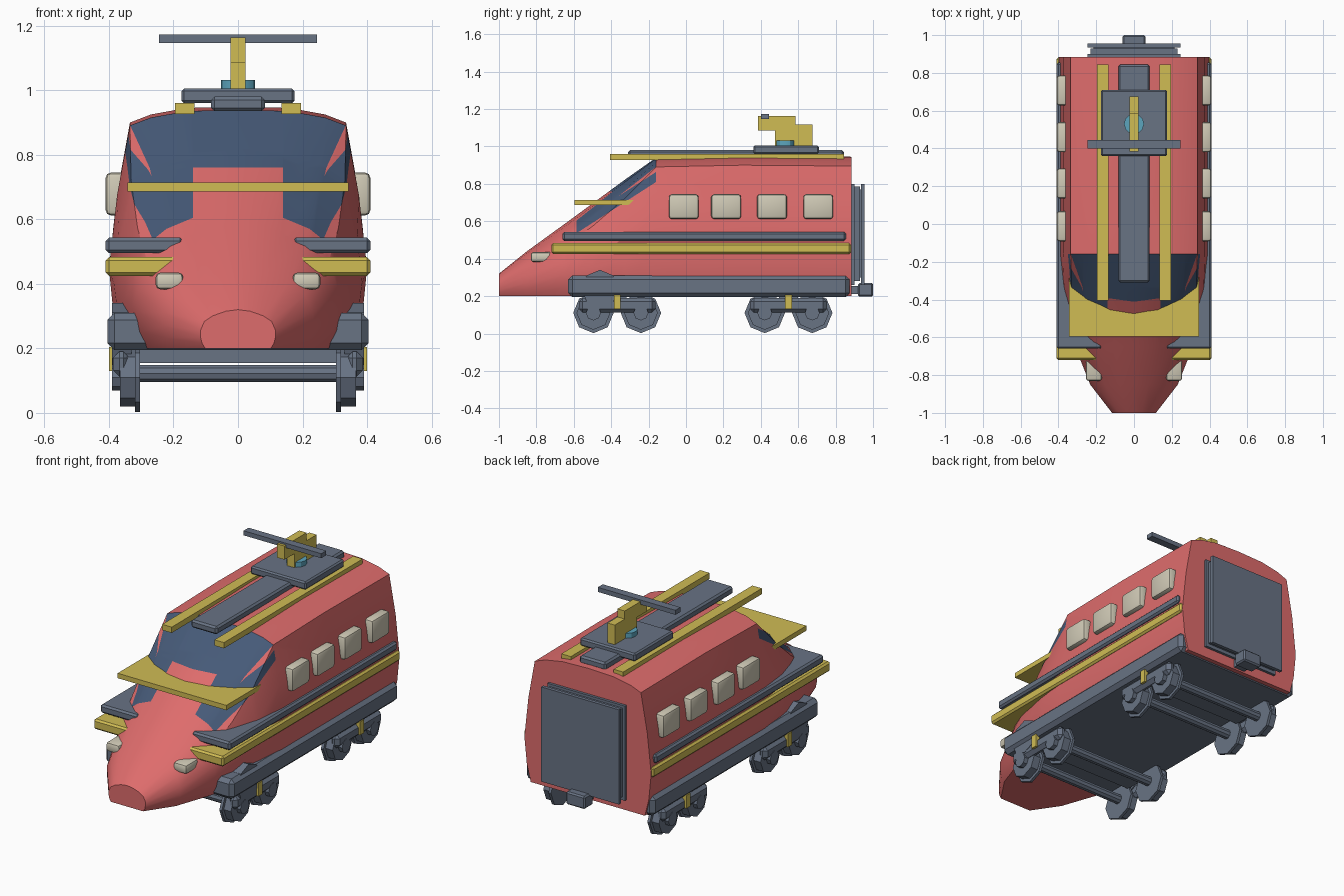
import bpy, bmesh, math
from mathutils import Vector

cube = bpy.data.objects.get("Cube")
if cube:
    bpy.data.objects.remove(cube)


def material(name, srgb):
    col = [((c / 255 + 0.055) / 1.055) ** 2.4 for c in srgb] + [1]
    m = bpy.data.materials.new(name)
    m.use_nodes = True
    m.diffuse_color = col
    m.node_tree.nodes["Principled BSDF"].inputs["Base Color"].default_value = col
    return m


RED = material("coral red", (222, 108, 108))
GREY = material("slate grey", (104, 115, 132))
NAVY = material("window navy", (70, 90, 120))
YELLOW = material("mustard yellow", (208, 188, 84))
CREAM = material("cream", (208, 202, 182))
CYAN = material("cyan", (92, 165, 190))


def finish(name, bm, *mats):
    bmesh.ops.recalc_face_normals(bm, faces=bm.faces)
    mesh = bpy.data.meshes.new(name)
    bm.to_mesh(mesh)
    bm.free()
    for m in mats:
        mesh.materials.append(m)
    ob = bpy.data.objects.new(name, mesh)
    bpy.context.collection.objects.link(ob)
    bpy.ops.object.select_all(action='DESELECT')
    ob.select_set(True)
    bpy.context.view_layer.objects.active = ob
    bpy.ops.object.shade_smooth_by_angle(angle=math.radians(30))
    return ob


def box(name, mat, xs, ys, zs, bevel=0.0, segments=1):
    """Box between the given limits, optionally with softened edges."""
    bm = bmesh.new()
    bmesh.ops.create_cube(bm, size=1)
    for v in bm.verts:
        for i, (a, b) in enumerate((xs, ys, zs)):
            v.co[i] = (a + b) / 2 + v.co[i] * (b - a)
    if bevel:
        bmesh.ops.bevel(bm, geom=bm.edges[:], offset=bevel, segments=segments,
                        profile=0.5, affect='EDGES')
    return finish(name, bm, mat)


def pair(name, mat, xs, ys, zs, bevel=0.0, segments=1):
    box("left_" + name, mat, xs, ys, zs, bevel, segments)
    box("right_" + name, mat, (-xs[1], -xs[0]), ys, zs, bevel, segments)


def cylinder(name, mat, centre, radius, depth, sides, axis):
    bm = bmesh.new()
    bmesh.ops.create_cone(bm, cap_ends=True, segments=sides, radius1=radius,
                          radius2=radius, depth=depth)
    rot = Vector((0, 0, 1)).rotation_difference(Vector(axis)).to_matrix()
    bmesh.ops.rotate(bm, verts=bm.verts, matrix=rot)
    bmesh.ops.translate(bm, verts=bm.verts, vec=centre)
    return finish(name, bm, mat)


# Body shell: cabin profile blending into a rounder nose profile
CABIN = [(.36, .2), (.385, .3), (.40, .45), (.375, .68),
         (.335, .9), (.27, .925), (.16, .945), (0, .95)]
NOSE = [(.35, .2), (.385, .3), (.40, .42), (.40, .55),
        (.36, .72), (.27, .83), (.13, .92), (0, .95)]
# position, width factor, top height, nose blend
STATIONS = [(-1, .29, .32, 1), (-.85, .58, .44, 1), (-.65, .78, .585, 1),
            (-.5, .88, .695, .75), (-.33, .96, .82, .4), (-.16, 1, .94, 0),
            (.3, 1, .95, 0), (.885, 1, .945, 0)]

bm = bmesh.new()
rings = []
for y, w, top, t in STATIONS:
    half = []
    for (xa, za), (xb, zb) in zip(CABIN, NOSE):
        z = za + (zb - za) * t
        half.append(((xa + (xb - xa) * t) * w, .2 + (z - .2) * (top - .2) / .75))
    outline = half + [(-x, z) for x, z in reversed(half[:-1])]
    rings.append([bm.verts.new((x, y, z)) for x, z in outline])
n = len(rings[0])
for a, b in zip(rings, rings[1:]):
    for i in range(n):
        j = (i + 1) % n
        bm.faces.new((a[i], a[j], b[j], b[i]))
bm.faces.new(rings[0])
bm.faces.new(rings[-1])

# Windscreen: cut along its borders, then colour the faces inside them
SLOPE = .643


def border(y):
    return .54 + (y + .58) * SLOPE


cuts = [((.14, 0, 0), (1, 0, 0)), ((-.14, 0, 0), (1, 0, 0)),
        ((0, 0, .76), (0, 0, 1)), ((0, -.585, 0), (0, 1, 0)),
        ((0, -.36, 0), (0, 1, 0)), ((0, -.58, .54), (0, -SLOPE, 1)),
        ((0, -.36, .735), (0, -SLOPE, 1)), ((0, -.36, .735), (0, -.78, 1))]
for co, no in cuts:
    near = [f for f in bm.faces if -.7 < f.calc_center_median().y < -.16]
    geom = near + list({e for f in near for e in f.edges}) \
        + list({v for f in near for v in f.verts})
    bmesh.ops.bisect_plane(bm, geom=geom, plane_co=co, plane_no=no, dist=1e-5)
for f in bm.faces:
    c = f.calc_center_median()
    inside = -.585 < c.y < -.16 and c.z > border(c.y)
    front = abs(c.x) < .14 and c.z < .76
    pillar = c.y > -.36 and .735 + (c.y + .36) * SLOPE > c.z - 1e-4
    pillar = c.y > -.36 and \
        .735 + (c.y + .36) * SLOPE < c.z < .735 + (c.y + .36) * .78
    f.material_index = int(inside and not front and not pillar)
finish("body_shell", bm, RED, NAVY)

# Underframe and side rails
box("underframe", GREY, (-.405, .405), (-.63, .875), (.195, .31), .022)
pair("grey_side_rail", GREY, (.17, .41), (-.66, .855), (.495, .543), .01)
pair("yellow_side_rail", YELLOW, (.17, .41), (-.72, .882), (.425, .483), .01)
for s, side in ((1, "left"), (-1, "right")):
    cylinder(side + "_wheel_arch", GREY, (s * .36, -.46, .24), .1, .06, 8, (1, 0, 0))

# Nose lights, visor and side windows
pair("headlight", CREAM, (.17, .255), (-.83, -.66), (.383, .435), .014, 2)
box("visor", YELLOW, (-.343, .343), (-.595, -.18), (.686, .714))
for k, y in enumerate((-.012, .215, .46, .707)):
    pair("window_%d" % (k + 1), CREAM, (.335, .41), (y - .08, y + .08),
         (.612, .745), .016, 2)

# Roof fittings
box("roof_spine", GREY, (-.083, .083), (-.31, .845), (.935, .98), .01)
pair("roof_rail", YELLOW, (.135, .195), (-.405, .845), (.927, .96))
box("pantograph_base", GREY, (-.175, .175), (.36, .71), (.96, 1.005), .008)
cylinder("pantograph_pivot", CYAN, (0, .53, 1.015), .053, .035, 12, (0, 0, 1))
box("pantograph_lower_arm", YELLOW, (-.023, .023), (.475, .675), (1.0, 1.117))
box("pantograph_upper_arm", YELLOW, (-.023, .023), (.385, .585), (1.085, 1.163))
box("pantograph_bar", GREY, (-.245, .245), (.4, .445), (1.147, 1.173))

# Rear gangway and coupler
box("gangway_inner", GREY, (-.245, .245), (.88, .9), (.26, .8))
box("gangway_middle", GREY, (-.23, .23), (.89, .93), (.28, .785))
box("gangway_outer", GREY, (-.245, .245), (.935, .955), (.26, .8))
box("gangway_core", GREY, (-.215, .215), (.92, .945), (.3, .77))
box("coupler", GREY, (-.06, .06), (.92, 1.0), (.197, .27), .008)
box("coupler_shank", GREY, (-.035, .035), (.86, .94), (.21, .255))

# Bogies
for label, yc in (("front", -.368), ("rear", .548)):
    pair(label + "_bogie_frame", GREY, (.335, .388), (yc - .205, yc + .205),
         (.112, .19), .02)
    pair(label + "_bogie_clip", YELLOW, (.375, .4), (yc - .018, yc + .018), (.13, .205))
    box(label + "_bogie_beam", GREY, (-.31, .31), (yc - .05, yc + .05), (.155, .2))
    for end, dy in (("front", -.127), ("rear", .127)):
        name = "%s_bogie_%s_" % (label, end)
        cylinder(name + "axle", GREY, (0, yc + dy, .122), .028, .62, 10, (1, 0, 0))
        for s, side in ((1, "left"), (-1, "right")):
            cylinder(name + side + "_flange", GREY, (s * .312, yc + dy, .11),
                     .108, .016, 8, (1, 0, 0))
            cylinder(name + side + "_wheel", GREY, (s * .342, yc + dy, .11),
                     .09, .046, 8, (1, 0, 0))
            cylinder(name + side + "_hub", GREY, (s * .375, yc + dy, .11),
                     .04, .03, 8, (1, 0, 0))
